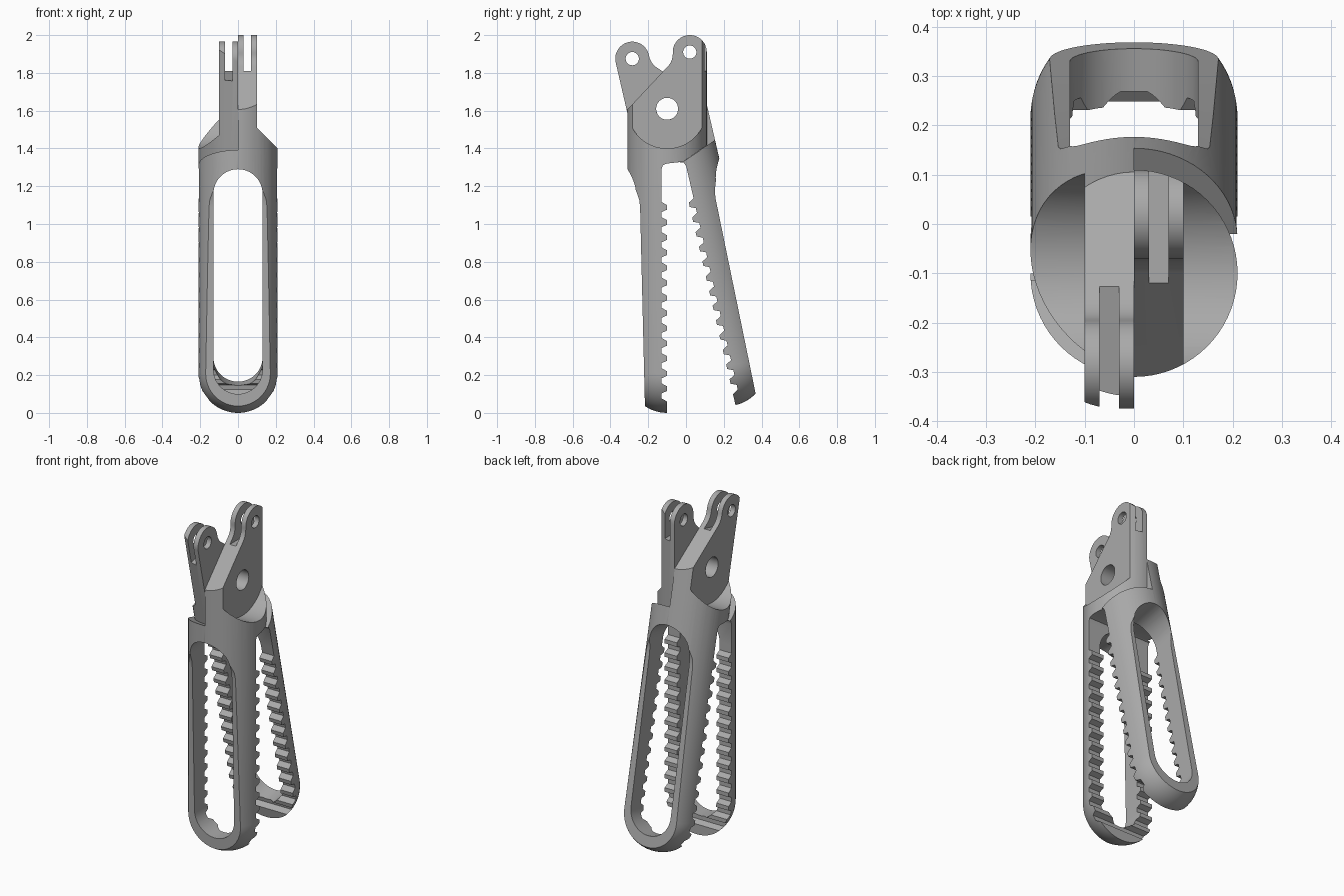
import bpy, bmesh, math
from mathutils import Matrix, Vector

cube = bpy.data.objects.get("Cube")
if cube:
    bpy.data.objects.remove(cube, do_unlink=True)

R = 0.21                      # jaw radius
PY, PZ = -0.10, 1.61          # pivot
EY, EZ = 0.02, 1.91           # link eye
OPEN = math.radians(13)

steel = bpy.data.materials.new("satin_grey")
steel.use_nodes = True
grey = (0.40, 0.40, 0.40, 1)
steel.diffuse_color = grey
steel.node_tree.nodes["Principled BSDF"].inputs["Base Color"].default_value = grey


def make_object(name, bm):
    bmesh.ops.recalc_face_normals(bm, faces=bm.faces)
    mesh = bpy.data.meshes.new(name)
    bm.to_mesh(mesh)
    bm.free()
    mesh.materials.append(steel)
    obj = bpy.data.objects.new(name, mesh)
    bpy.context.collection.objects.link(obj)
    return obj


def prism(name, points, direction):
    """Extrude a closed outline of 3D points along a direction."""
    bm = bmesh.new()
    face = bm.faces.new([bm.verts.new(p) for p in points])
    ext = bmesh.ops.extrude_face_region(bm, geom=[face])
    moved = [v for v in ext["geom"] if isinstance(v, bmesh.types.BMVert)]
    bmesh.ops.translate(bm, verts=moved, vec=direction)
    return make_object(name, bm)


def side_prism(name, outline, x0, x1):
    return prism(name, [(x0, y, z) for y, z in outline], (x1 - x0, 0, 0))


def arc(cy, cz, r, a0, a1, n):
    return [(cy + r * math.cos(math.radians(a0 + (a1 - a0) * i / n)),
             cz + r * math.sin(math.radians(a0 + (a1 - a0) * i / n))) for i in range(n + 1)]


def boolean(obj, tool, operation):
    mod = obj.modifiers.new("cut", "BOOLEAN")
    mod.operation, mod.object, mod.solver = operation, tool, "EXACT"
    bpy.context.view_layer.objects.active = obj
    bpy.ops.object.modifier_apply(modifier=mod.name)
    bpy.data.objects.remove(tool, do_unlink=True)


# Round-ended rod that the jaw is cut from
bm = bmesh.new()
rod = [(r, z) for r, z in arc(0, R, R, -90, 0, 16)] + [(R, 2.1), (0, 2.1)]
verts = [bm.verts.new((max(r, 0), PY, z)) for r, z in rod]
edges = [bm.edges.new(pair) for pair in zip(verts, verts[1:])]
bmesh.ops.spin(bm, geom=verts + edges, cent=(0, PY, 0), axis=(0, 0, 1),
               angle=math.tau, steps=72)
bmesh.ops.remove_doubles(bm, verts=bm.verts, dist=0.0005)
jaw = make_object("front_jaw", bm)

# Side outline: tapered back, toothed inner edge, throat and lever with eye
outline = [(-0.4, 1.29), (-0.31, 1.29), (-0.297, 1.255), (-0.262, 1.17),
           (-0.248, 1.13), (-0.243, 1.09), (-0.216, -0.02), (-0.10, -0.02)]
pitch = 0.08
for i in range(14):
    z = 0.05 + i * pitch
    outline += [(-0.10, z + 0.01), (-0.13, z + 0.027), (-0.13, z + 0.053), (-0.10, z + 0.066)]
outline[-1] = (-0.13, 1.16)
outline += [(-0.13, 1.29), (-0.122, 1.312), (-0.10, 1.32), (-0.015, 1.33), (0.13, 1.43), (0.13, EZ)]
outline += arc(EY, EZ, 0.09, 0, 180, 28)
outline += arc(-0.165, EZ - 0.01, 0.095, 0, -45, 8)
outline += [(-0.4, 1.51)]
boolean(jaw, side_prism("outline_tool", outline, -0.3, 0.3), "INTERSECT")

# Flat outer cheek with a rounded shoulder
cheek = [(-0.5, 2.2), (-0.5, PZ), (PY - R, PZ)] + arc(PY, PZ, R, 180, 360, 48)[1:] + [(0.3, PZ), (0.3, 2.2)]
boolean(jaw, side_prism("cheek_tool", cheek, 0.1, 0.4), "DIFFERENCE")

# Sloping clearance for the opposite lever
slope = [(-0.5, 2.2), (-0.5, 1.466), (0.3, 1.154), (0.3, 2.2)]
boolean(jaw, side_prism("clearance_tool", slope, -0.4, 0), "DIFFERENCE")

# Long window through the jaw
window = arc(0, 1.16, 0.13, 0, 180, 32) + arc(0, 0.23, 0.13, 180, 360, 32)
boolean(jaw, prism("window_tool", [(x, -0.6, z) for x, z in window], (0, 0.7, 0)), "DIFFERENCE")

# Fork slot, pivot hole and link eye
fork = [(-0.5, 1.81), (0.3, 1.81), (0.3, 2.2), (-0.5, 2.2)]
boolean(jaw, side_prism("fork_tool", fork, 0.03, 0.07), "DIFFERENCE")
for cy, cz, r in ((PY, PZ, 0.058), (EY, EZ, 0.035)):
    hole = arc(cy, cz, r, 0, 360, 40)[:-1]
    boolean(jaw, side_prism("hole_tool", hole, -0.3, 0.3), "DIFFERENCE")

bpy.ops.object.select_all(action="DESELECT")
jaw.select_set(True)
bpy.context.view_layer.objects.active = jaw
bpy.ops.object.shade_smooth_by_angle(angle=math.radians(25))

# Matching jaw, turned about the pivot and swung open
other = bpy.data.objects.new("back_jaw", jaw.data)
bpy.context.collection.objects.link(other)
pivot = Vector((0, PY, PZ))
other.matrix_world = (Matrix.Translation(pivot) @ Matrix.Rotation(OPEN, 4, "X")
                      @ Matrix.Rotation(math.pi, 4, "Z") @ Matrix.Translation(-pivot))
